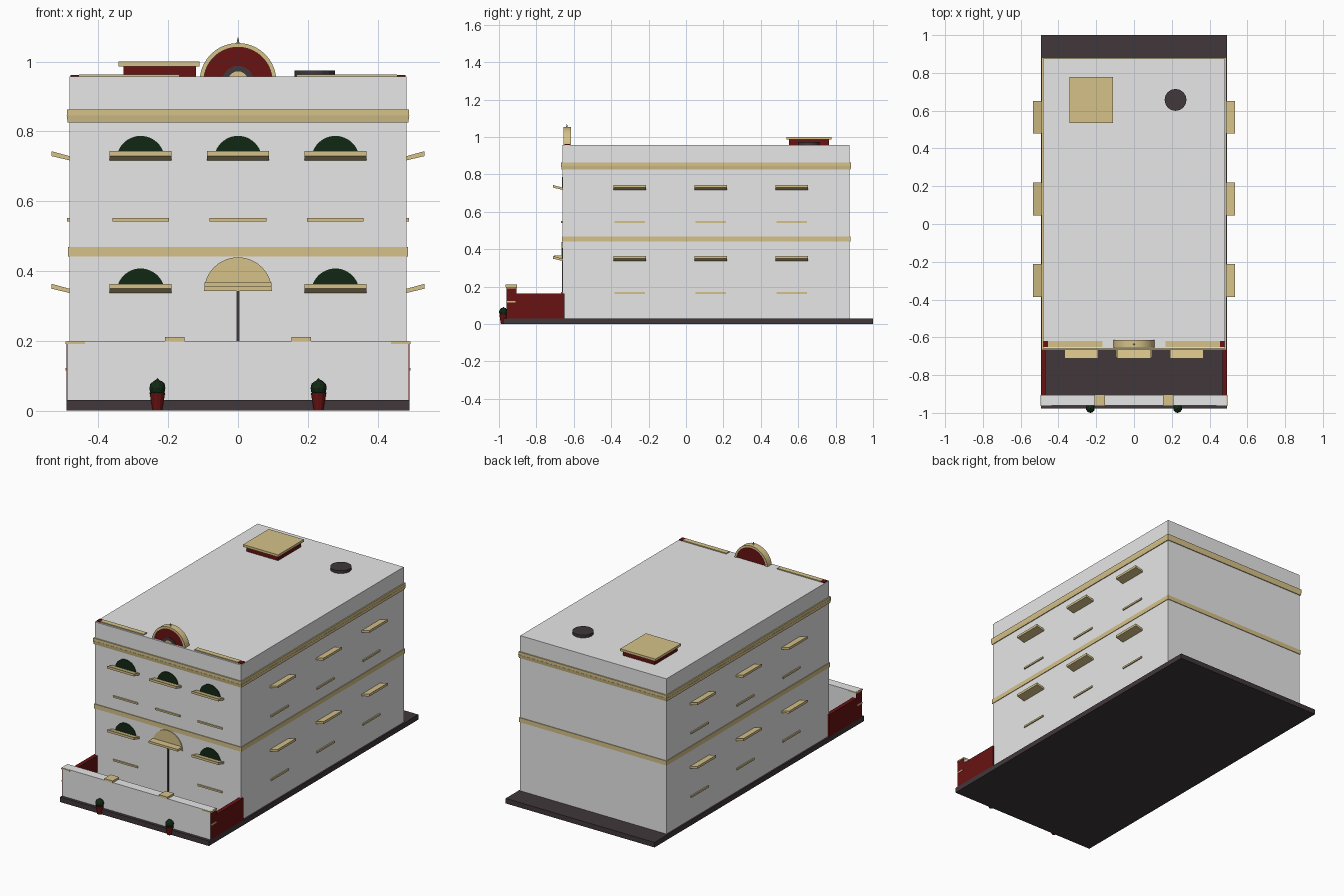
import bpy, bmesh, math
from mathutils import Matrix, Vector

cube = bpy.data.objects.get("Cube")
if cube:
    bpy.data.objects.remove(cube, do_unlink=True)


def material(name, r, g, b):
    m = bpy.data.materials.new(name)
    m.use_nodes = True
    m.diffuse_color = (r, g, b, 1)
    m.node_tree.nodes["Principled BSDF"].inputs["Base Color"].default_value = (r, g, b, 1)
    return m


WHITE = material("white_plaster", 0.8, 0.8, 0.8)
TAN = material("tan_trim", 0.67, 0.54, 0.25)
RED = material("dark_red", 0.14, 0.006, 0.006)
DARK = material("charcoal", 0.052, 0.038, 0.042)
GREEN = material("dark_green", 0.0057, 0.022, 0.0068)


def finish(name, bm, mat, matrix=Matrix()):
    bmesh.ops.recalc_face_normals(bm, faces=bm.faces)
    mesh = bpy.data.meshes.new(name)
    bm.to_mesh(mesh)
    bm.free()
    mesh.materials.append(mat)
    ob = bpy.data.objects.new(name, mesh)
    ob.matrix_world = matrix
    bpy.context.collection.objects.link(ob)
    return ob


def box(name, x, y, z, mat, matrix=Matrix(), tuck=0):
    """Box between (min, max) pairs; tuck pulls the bottom edge inwards."""
    bm = bmesh.new()
    bmesh.ops.create_cube(bm, size=1)
    for v in bm.verts:
        inset = tuck if v.co.z < 0 else 0
        sx, sy = math.copysign(inset, v.co.x), math.copysign(inset, v.co.y)
        v.co = Vector((x[v.co.x > 0] - sx, y[v.co.y > 0] - sy, z[v.co.z > 0]))
    return finish(name, bm, mat, matrix)


def prism(name, profile, axis, start, length, mat, matrix=Matrix()):
    """Extrude a profile along x (profile is y, z) or along y (profile is x, z)."""
    bm = bmesh.new()
    if axis == "x":
        pts, step = [(start, a, b) for a, b in profile], (length, 0, 0)
    else:
        pts, step = [(a, start, b) for a, b in profile], (0, length, 0)
    face = bm.faces.new([bm.verts.new(p) for p in pts])
    new = bmesh.ops.extrude_face_region(bm, geom=[face])["geom"]
    verts = [g for g in new if isinstance(g, bmesh.types.BMVert)]
    bmesh.ops.translate(bm, verts=verts, vec=step)
    return finish(name, bm, mat, matrix)


def arc(radius, cz, low=0.0, n=24):
    """Arc points from right to left, starting at the given angle."""
    angles = [low + (math.pi - 2 * low) * i / n for i in range(n + 1)]
    return [(radius * math.cos(a), cz + radius * math.sin(a)) for a in angles]


def cone(name, r1, r2, z, x, y, mat, sides=12):
    bm = bmesh.new()
    bmesh.ops.create_cone(bm, cap_ends=True, segments=sides, radius1=r1, radius2=r2, depth=z[1] - z[0])
    return finish(name, bm, mat, Matrix.Translation((x, y, (z[0] + z[1]) / 2)))


# Ground slab, main block and entrance step
FRONT, BACK, SIDE, ROOF = -0.66, 0.875, 0.483, 0.957
box("ground_slab", (-0.492, 0.492), (-0.978, 1), (0, 0.03), DARK)
box("main_block", (-SIDE, SIDE), (FRONT, BACK), (0.001, ROOF), WHITE)
box("entrance_step", (-0.14, 0.14), (-0.76, FRONT), (0.03, 0.036), DARK)


# Mouldings that wrap the block
def moulding(name, out, z, tuck=0):
    box(name, (-SIDE - out, SIDE + out), (FRONT - out, BACK + out), z, TAN, tuck=tuck)


moulding("middle_band", 0.004, (0.441, 0.468))
moulding("cornice_upper", 0.007, (0.845, 0.862))
moulding("cornice_lower", 0.008, (0.825, 0.845), 0.003)


# Window canopy and sill; outward is local -y
def canopy(z, half, matrix):
    profile = [(0, z), (0, z + 0.012), (-0.051, z + 0.026), (-0.051, z + 0.012)]
    prism("window_canopy", profile, "x", -half, 2 * half, TAN, matrix)


def sill(z, matrix):
    box("window_sill", (-0.081, 0.081), (-0.007, 0.01), (z, z + 0.01), TAN, matrix)


for floor in (0.0, 0.38):
    # Side windows
    for sign in (-1, 1):
        for y in (-0.3, 0.133, 0.565):
            place = Matrix.Translation((sign * SIDE, y, floor)) @ Matrix.Rotation(sign * math.pi / 2, 4, "Z")
            canopy(0.337, 0.087, place)
            sill(0.161, place)
    # Front windows with arched fanlights
    for x in (-0.279, 0, 0.279):
        if x == 0 and floor == 0:
            continue
        place = Matrix.Translation((x, FRONT, floor))
        canopy(0.337, 0.089, place)
        sill(0.161, place)
        prism("window_arch", arc(0.069, 0.338), "y", -0.004, 0.006, GREEN, place)

# Main door: arch, flat canopy and the seam between the leaves
door = Matrix.Translation((0, FRONT, 0))
prism("door_arch", arc(0.097, 0.342), "y", -0.005, 0.007, TAN, door)
box("door_canopy", (-0.096, 0.096), (-0.046, 0.01), (0.354, 0.367), TAN, door)
box("door_seam", (-0.005, 0.005), (-0.004, 0.002), (0.036, 0.342), DARK, door)

# Forecourt wall with gate caps, red side walls and corner trim
box("forecourt_wall", (-0.489, 0.489), (-0.96, -0.905), (0.03, 0.199), WHITE)
for s in (-1, 1):
    def span(a, b):
        return tuple(sorted((s * a, s * b)))
    box("gate_cap", span(0.153, 0.209), (-0.964, -0.903), (0.199, 0.211), TAN)
    box("side_wall", span(0.468, 0.492), (-0.905, -0.65), (0.03, 0.162), RED)
    box("wall_end", span(0.489, 0.492), (-0.96, -0.905), (0.03, 0.19), RED)
    box("corner_trim", span(0.438, 0.494), (-0.963, -0.904), (0.19, 0.198), TAN)
    box("end_trim", span(0.489, 0.495), (-0.957, -0.911), (0.114, 0.122), TAN)

    # Potted shrub
    cone("plant_pot", 0.014, 0.022, (0, 0.05), s * 0.231, -0.976, RED)
    bm = bmesh.new()
    bmesh.ops.create_icosphere(bm, subdivisions=2, radius=0.024)
    finish("shrub", bm, GREEN, Matrix.Translation((s * 0.231, -0.976, 0.064)))
    cone("shrub_tip", 0.014, 0, (0.08, 0.092), s * 0.231, -0.976, GREEN, 8)

    # Roof edge trim
    box("roof_trim", span(0.168, 0.455), (-0.65, -0.62), (ROOF, 0.963), TAN)
    box("roof_corner", span(0.455, 0.48), (-0.65, -0.62), (ROOF, 0.962), RED)

# Arched crest on the roof edge
CREST_Z, low = 0.943, 0.13
prism("crest_panel", arc(0.1, CREST_Z, low), "y", -0.648, 0.028, RED)
prism("crest_rim", arc(0.11, CREST_Z, low) + arc(0.098, CREST_Z, low)[::-1], "y", -0.654, 0.04, TAN)
prism("crest_ring", arc(0.045, CREST_Z, 0.3), "y", -0.652, 0.006, DARK)
prism("crest_centre", arc(0.029, CREST_Z, 0.45), "y", -0.655, 0.005, TAN)
cone("crest_spike", 0.006, 0, (1.045, 1.073), 0, -0.637, TAN, 8)

# Roof hatch and round vent
box("hatch_base", (-0.328, -0.12), (0.55, 0.764), (ROOF, 0.986), RED)
box("hatch_lid", (-0.342, -0.11), (0.536, 0.778), (0.986, 1.0), TAN)
cone("roof_vent", 0.058, 0.058, (ROOF, 0.974), 0.22, 0.657, DARK, 16)
